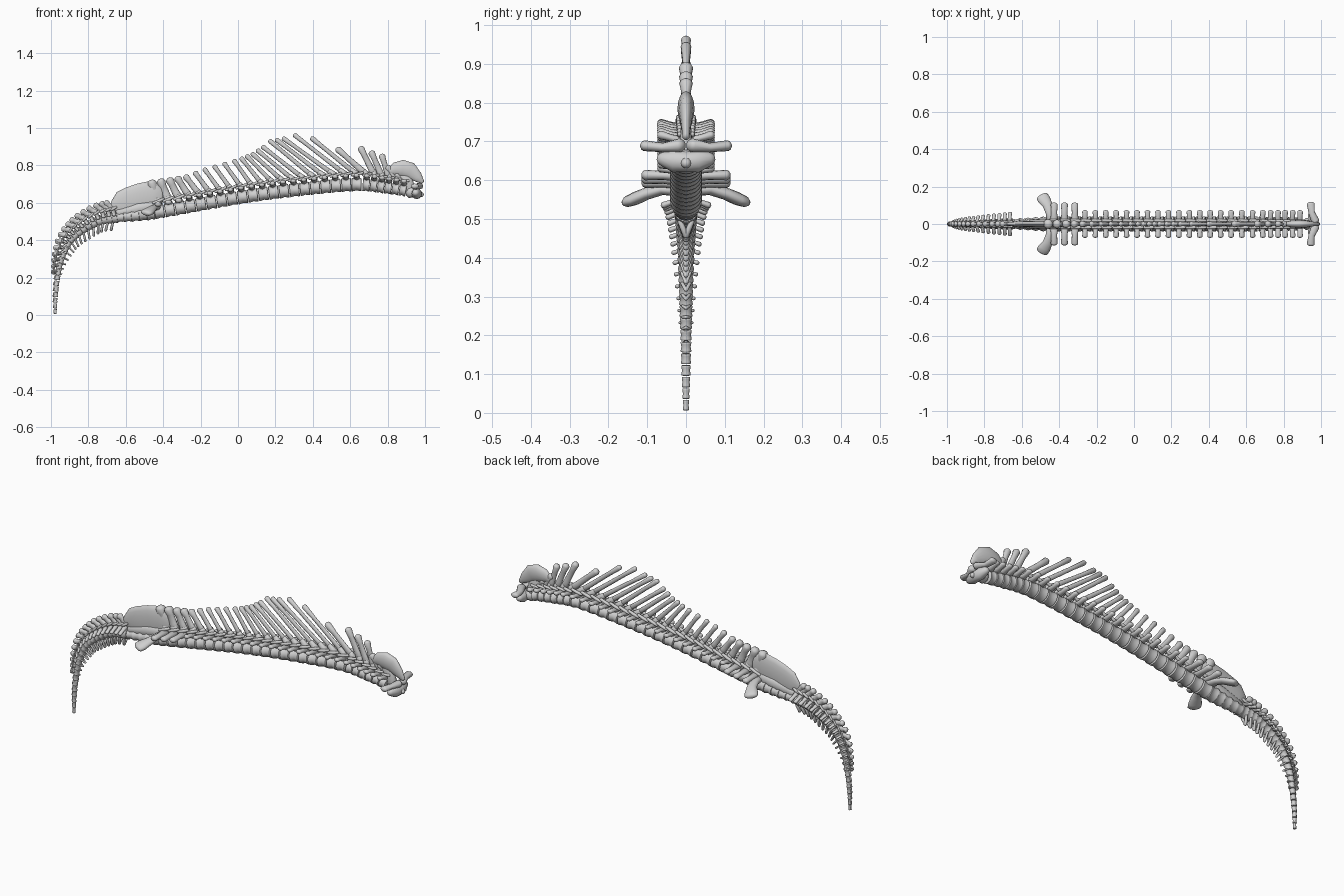
import bpy, bmesh, math
from mathutils import Vector

cube = bpy.data.objects.get("Cube")
if cube:
    bpy.data.objects.remove(cube)

bone_mat = bpy.data.materials.new("bone grey")
bone_mat.use_nodes = True
grey = (0.63, 0.63, 0.63, 1)
bone_mat.diffuse_color = grey
shader = bone_mat.node_tree.nodes["Principled BSDF"]
shader.inputs["Base Color"].default_value = grey
shader.inputs["Roughness"].default_value = 0.6

Y = Vector((0, 1, 0))
X = Vector((1, 0, 0))
SIDES = (-1, 1)


def lookup(table, x):
    """Linear interpolation in rows of (key, values...)."""
    if x <= table[0][0]:
        return table[0][1:]
    for a, b in zip(table, table[1:]):
        if x <= b[0]:
            t = (x - a[0]) / (b[0] - a[0])
            return [p + (q - p) * t for p, q in zip(a[1:], b[1:])]
    return table[-1][1:]


def smooth_path(points, steps=10):
    """Catmull-Rom curve through the points."""
    p = [Vector(q) for q in points]
    p = [p[0] * 2 - p[1]] + p + [p[-1] * 2 - p[-2]]
    out = []
    for a, b, c, d in zip(p, p[1:], p[2:], p[3:]):
        for i in range(steps):
            t = i / steps
            out.append((b * 2 + (c - a) * t + (a * 2 - b * 5 + c * 4 - d) * t ** 2
                        + (b * 3 - a - c * 3 + d) * t ** 3) / 2)
    return out + [p[-2]]


def tube(bm, points, radii, side=Y, rounded=True, n=12):
    """Elliptical sweep; radii are (along side axis, across it)."""
    pts = [Vector(p) for p in points]
    rad = [r if isinstance(r, tuple) else (r, r) for r in radii]
    if rounded:
        for end in (0, -1):
            inner = pts[1] if end == 0 else pts[-2]
            way = (pts[end] - inner).normalized()
            r = rad[end]
            tip = pts[end] + way * min(r) * 0.7
            mid = pts[end] + way * min(r) * 0.45
            extra = [(mid, (r[0] * .75, r[1] * .75)), (tip, (r[0] * .3, r[1] * .3))]
            for q, s in extra:
                at = 0 if end == 0 else len(pts)
                pts.insert(at, q)
                rad.insert(at, s)
    rings = []
    for i, p in enumerate(pts):
        tan = (pts[min(i + 1, len(pts) - 1)] - pts[max(i - 1, 0)]).normalized()
        u = (side - tan * side.dot(tan)).normalized()
        v = tan.cross(u)
        ring = []
        for k in range(n):
            a = math.tau * k / n
            ring.append(bm.verts.new(p + u * math.cos(a) * rad[i][0] + v * math.sin(a) * rad[i][1]))
        rings.append(ring)
    for a, b in zip(rings, rings[1:]):
        for k in range(n):
            bm.faces.new((a[k], a[(k + 1) % n], b[(k + 1) % n], b[k]))
    bm.faces.new(rings[0])
    bm.faces.new(rings[-1])


def finish(bm, name):
    bmesh.ops.recalc_face_normals(bm, faces=bm.faces[:])
    mesh = bpy.data.meshes.new(name)
    bm.to_mesh(mesh)
    bm.free()
    mesh.materials.append(bone_mat)
    mesh.shade_smooth()
    mesh.set_sharp_from_angle(angle=math.radians(60))
    obj = bpy.data.objects.new(name, mesh)
    bpy.context.collection.objects.link(obj)


def centrum(bm, c, tan, length, ry, rz):
    """Spool-shaped vertebral body."""
    shape = ((-.48, .88), (-.43, 1), (-.28, .97), (0, .85), (.28, .97), (.43, 1), (.48, .88))
    tube(bm, [c + tan * length * s for s, _ in shape],
         [(ry * f, rz * f) for _, f in shape], rounded=False, n=20)


def vertebra(name, c, tan, length, ry, rz, top, spine_r, wing, rise, wing_r):
    """Body, arch, leaning spine, side processes and linking joints."""
    bm = bmesh.new()
    up = Vector((tan.z, 0, -tan.x))
    centrum(bm, c, tan, length, ry, rz)
    base = c + up * rz * 1.55
    tube(bm, [c + up * rz * .7, base, base.lerp(top, .12)],
         [(ry * .5, length * .3), (ry * .42, length * .34), (spine_r * .8, spine_r * 1.2)])
    tube(bm, [base, base.lerp(top, .3), base.lerp(top, .75), top],
         [(spine_r * .75, spine_r * 1.15), (spine_r * .6, spine_r), (spine_r * .65, spine_r * .9),
          (spine_r * 1.1, spine_r * 1.1)])
    for s in SIDES:
        tip = c + up * rise + Y * s * wing
        root = c + up * rz * 1.1 + Y * s * ry * .3
        tube(bm, [root, root.lerp(tip, .5), tip],
             [(wing_r * 1.4, wing_r), (wing_r, wing_r * .7), (wing_r * 1.15, wing_r * .85)], side=X)
        joint = base + Y * s * ry * .45
        tube(bm, [joint + tan * length * .45 - up * rz * .1, joint, joint - tan * length * .6 + up * rz * .25],
             [rz * .2, rz * .24, rz * .2])
    finish(bm, name)


# Curve of the column, from the neck to the sacrum and down the tail
trunk = smooth_path([(.95, 0, .655), (.8, 0, .68), (.62, 0, .697), (.3, 0, .668),
                     (0, 0, .627), (-.45, 0, .547), (-.65, 0, .52)], 20)
tail = smooth_path([(-.65, 0, .522), (-.74, 0, .505), (-.83, 0, .458), (-.9, 0, .395),
                    (-.945, 0, .3), (-.965, 0, .2), (-.975, 0, .1), (-.977, 0, .002)], 20)


def at_x(x):
    i = min(range(1, len(trunk) - 1), key=lambda k: abs(trunk[k].x - x))
    tan = (trunk[i + 1] - trunk[i - 1]).normalized()
    return trunk[i] + tan * ((x - trunk[i].x) / tan.x), tan


# Spine tips (x, z) by position of the vertebra
spine_tips = [(-.42, -.46, .705), (-.31, -.365, .72), (-.2, -.28, .738), (-.1, -.19, .775),
              (.1, 0, .83), (.25, .08, .862), (.36, .135, .9), (.41, .17, .93), (.52, .24, .943),
              (.58, .305, .962), (.634, .395, .945), (.685, .535, .885), (.724, .658, .89),
              (.763, .715, .867), (.802, .77, .85), (.84, .8, .79), (.88, .85, .75)]


def trunk_vertebra(name, x, length):
    c, tan = at_x(x)
    tx, tz = lookup(spine_tips, x)
    thick, = lookup([(-.42, .024), (-.25, .018), (-.1, .012), (.62, .0115), (.7, .017), (.8, .016)], x)
    size, = lookup([(-.42, .036), (.6, .036), (.9, .031)], x)
    long_wing = x < -.27
    vertebra(name, c, tan, length, size * 1.15, size, Vector((tx, 0, tz)), thick,
             .105 if long_wing else .066, .042 if long_wing else .05, .016 if long_wing else .013)


for i in range(20):
    trunk_vertebra(f"back_vertebra_{i + 1}", -.42 + i * .0555, .0555)
for i in range(6):
    trunk_vertebra(f"neck_vertebra_{i + 1}", .685 + i * .039, .039)

# Axis: tall rounded crest over the front of the neck
bm = bmesh.new()
tube(bm, [(.985, 0, .712), (.96, 0, .738), (.92, 0, .772), (.88, 0, .784), (.84, 0, .78), (.812, 0, .768)],
     [(.009, .012), (.012, .028), (.018, .045), (.022, .046), (.018, .036), (.011, .018)], n=16)
tube(bm, [(.92, 0, .67), (.9, 0, .72), (.88, 0, .77)], [(.022, .03), (.014, .034), (.012, .035)])
finish(bm, "axis_crest")

# Atlas: ring-shaped front vertebra with side wings and a central peg
bm = bmesh.new()
tube(bm, [(.95, -.062, .655), (.955, -.03, .65), (.957, 0, .647), (.955, .03, .65), (.95, .062, .655)],
     [(.018, .018), (.027, .03), (.028, .026), (.027, .03), (.018, .018)], side=X)
tube(bm, [(.92, 0, .658), (.96, 0, .648), (.985, 0, .643)], [.032, .02, .012])
for s in SIDES:
    tube(bm, [(.97, s * .015, .69), (.95, s * .06, .684), (.945, s * .108, .689)],
         [(.022, .018), (.017, .012), (.021, .014)], side=X)
finish(bm, "atlas")

# Sacrum: fused bodies, joined crest and a thick lower arch
bm = bmesh.new()
for i in range(5):
    c, tan = at_x(-.468 - i * .041)
    f = 1 - i * .07
    centrum(bm, c, tan, .046, .04 * f, .036 * f)
tube(bm, [(-.41, 0, .635), (-.46, 0, .636), (-.52, 0, .625), (-.58, 0, .608), (-.63, 0, .592), (-.672, 0, .583)],
     [(.014, .06), (.018, .082), (.018, .08), (.017, .076), (.015, .068), (.009, .026)], n=16)
tube(bm, [(-.42, 0, .59), (-.53, 0, .57), (-.64, 0, .545)],
     [(.024, .03), (.027, .035), (.018, .024)])
finish(bm, "sacrum")

# Broad hip processes curling back and down
bm = bmesh.new()
for s in SIDES:
    tube(bm, [(-.44, s * .02, .575), (-.45, s * .06, .576), (-.462, s * .1, .566),
              (-.48, s * .13, .553), (-.492, s * .148, .546)],
         [(.028, .018), (.022, .014), (.026, .016), (.034, .017), (.033, .015)], side=X)
finish(bm, "hip_processes")

# Tail: shrinking vertebrae with spines above and chevrons below
count = 23
for i in range(count):
    t = (i + .4) / count
    k = min(int(t * (len(tail) - 1)), len(tail) - 2)
    c = tail[k].lerp(tail[k + 1], t * (len(tail) - 1) - k)
    tan = (tail[k + 1] - tail[max(k - 1, 0)]).normalized()
    up = Vector((tan.z, 0, -tan.x))
    r, spine, wing, drop = lookup([(0, .031, .086, .06, .06), (.25, .026, .078, .043, .062),
                                   (.45, .021, .058, .03, .05), (.65, .016, .028, .016, .02),
                                   (.85, .012, .01, .01, .01), (1, .007, .006, .005, .005)], t)
    length = .75 / count
    if t > .68:
        bm = bmesh.new()
        centrum(bm, c, tan, length * .85, r, r)
        tube(bm, [c + up * r * .7 - tan * length * .3, c + up * r * 1.1 + tan * length * .3],
             [r * .4, r * .3])
        finish(bm, f"tail_tip_vertebra_{i + 1}")
        continue
    vertebra(f"tail_vertebra_{i + 1}", c, tan, length * .95, r, r,
             c + up * spine + tan * spine * .35, .008 + r * .25, wing, r * .5, r * .32)
    bm = bmesh.new()
    start = c - up * r * .8 + tan * length * .4
    tip = c - up * drop + tan * drop * .45
    for s in SIDES:
        tube(bm, [start + Y * s * r * .5, start.lerp(tip, .6) + Y * s * r * .2, tip],
             [r * .22, r * .24, r * .26])
    finish(bm, f"tail_chevron_{i + 1}")
